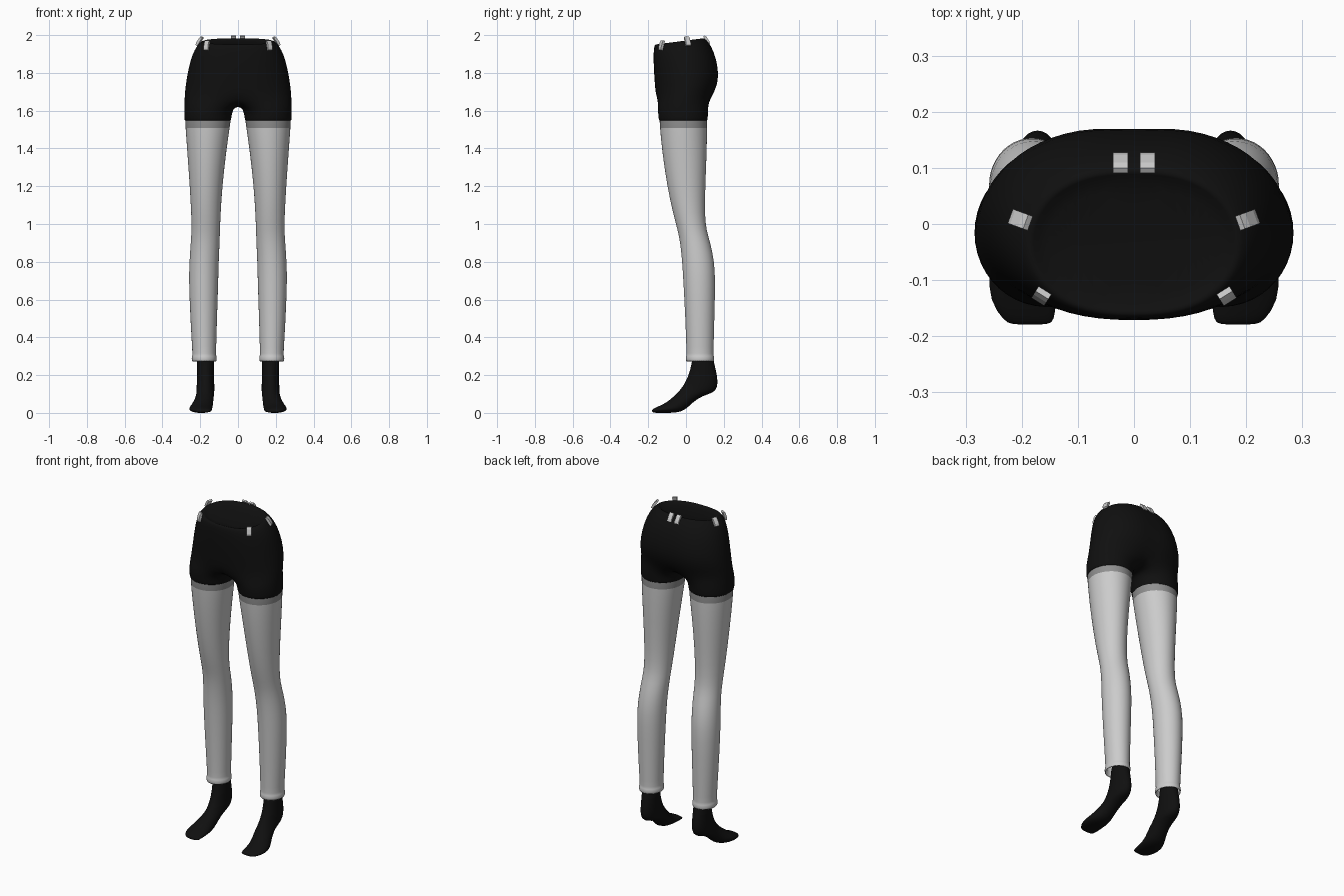
import bpy, bmesh, math
from mathutils import Vector, Matrix

if "Cube" in bpy.data.objects:
    bpy.data.objects.remove(bpy.data.objects["Cube"])


def material(name, v):
    m = bpy.data.materials.new(name)
    m.diffuse_color = (v, v, v, 1)
    m.use_nodes = True
    m.node_tree.nodes["Principled BSDF"].inputs["Base Color"].default_value = m.diffuse_color
    return m


BLACK = material("black_cloth", 0.005)
GREY = material("light_grey_cloth", 0.6)
BAND = material("mid_grey_trim", 0.28)


def finish(name, bm, mats, subdiv=1, band=None):
    """Mirror a right-hand half across x = 0 and smooth it."""
    bmesh.ops.recalc_face_normals(bm, faces=bm.faces)
    for f in bm.faces:
        f.smooth = True
        if band and band[0] < f.calc_center_median().z < band[1]:
            f.material_index = 1
    me = bpy.data.meshes.new(name)
    bm.to_mesh(me)
    bm.free()
    ob = bpy.data.objects.new(name, me)
    bpy.context.collection.objects.link(ob)
    for m in mats:
        me.materials.append(m)
    mod = ob.modifiers.new("mirror", 'MIRROR')
    mod.use_clip = True
    if subdiv:
        ob.modifiers.new("smooth", 'SUBSURF').levels = subdiv
        ob.modifiers["smooth"].render_levels = subdiv
    return ob


def bridge(bm, a, b, closed=True):
    n = len(a)
    for i in range(n if closed else n - 1):
        j = (i + 1) % n
        bm.faces.new((a[i], a[j], b[j], b[i]))


def loft(bm, rings):
    loops = [[bm.verts.new(p) for p in r] for r in rings]
    for a, b in zip(loops, loops[1:]):
        bridge(bm, a, b)
    return loops


# Angles round a leg: 17 points outside, 7 along the crotch
ANGLES = [math.radians(-40 + 260 * k / 16) for k in range(17)] + \
         [math.radians(220 + 100 * j / 8) for j in range(1, 8)]


def leg_ring(z, xi, xo, yf, yb):
    xc, yc = (xi + xo) / 2, (yf + yb) / 2
    return [(xc + (xo - xi) / 2 * math.sin(a), yc - (yb - yf) / 2 * math.cos(a), z)
            for a in ANGLES]


def hip_ring(z, rx, yf, yb, slope=0.0, dip=0.0):
    pts = []
    for k in range(17):
        t = math.pi * k / 16
        x = rx * max(0.0, math.sin(t)) ** 0.8 if 0 < k < 16 else 0.0
        y = (yf + yb) / 2 - (yb - yf) / 2 * math.cos(t)
        if k == 16:
            y -= dip
        pts.append((x, y, z + slope * y))
    return pts


# Shorts: waist opening, hips, crotch and short legs
bm = bmesh.new()
hips = [
    (1.955, .165, -.142, .078, .13, 0),
    (1.972, .180, -.155, .090, .13, 0),
    (1.972, .192, -.166, .098, .13, 0),
    (1.950, .216, -.171, .120, .12, 0),
    (1.900, .243, -.173, .152, .08, .004),
    (1.820, .264, -.171, .176, .03, .006),
    (1.740, .278, -.166, .176, 0, .008),
    (1.670, .284, -.160, .138, 0, .006),
]
loops = [[bm.verts.new(p) for p in hip_ring(*h)] for h in hips]
for a, b in zip(loops, loops[1:]):
    bridge(bm, a, b, closed=False)
bm.faces.new(loops[0])
last = loops[-1]
front, back = last[0].co, last[-1].co
crotch = []
for j in range(1, 8):
    p = back.lerp(front, j / 8)
    p.z -= 0.05 * math.sin(math.pi * j / 8) ** 0.6
    crotch.append(bm.verts.new(p))
prev = last + crotch
for r in [(1.615, .024, .286, -.152, .119), (1.570, .034, .286, -.147, .117),
          (1.549, .036, .285, -.146, .116), (1.547, .042, .278, -.138, .109)]:
    ring = [bm.verts.new(p) for p in leg_ring(*r)]
    bridge(bm, prev, ring)
    prev = ring
finish("shorts", bm, [BLACK])

# Trouser legs with a trim band under the shorts and a turned hem
bm = bmesh.new()
loft(bm, [leg_ring(*r) for r in [
    (1.600, .034, .276, -.138, .108),
    (1.552, .038, .281, -.142, .113),
    (1.525, .041, .280, -.140, .113),
    (1.400, .060, .271, -.130, .112),
    (1.200, .083, .256, -.101, .103),
    (1.050, .092, .248, -.068, .100),
    (0.970, .095, .246, -.045, .108),
    (0.900, .097, .251, -.031, .130),
    (0.800, .102, .258, -.021, .151),
    (0.700, .104, .261, -.015, .156),
    (0.500, .111, .253, -.004, .151),
    (0.320, .116, .242, .002, .146),
    (0.304, .116, .242, .002, .146),
    (0.298, .112, .246, -.002, .150),
    (0.274, .112, .246, -.002, .150),
    (0.270, .118, .240, .004, .144),
    (0.310, .120, .238, .006, .142),
]])
finish("trouser_legs", bm, [GREY, BAND], band=(1.525, 1.552))


# Socked feet on tiptoe: each ring spans a front/top and a back/sole point
def foot_ring(y1, z1, y2, z2, xc, w):
    pts = []
    for k in range(16):
        a = 2 * math.pi * k / 16
        c = math.cos(a)
        pts.append((xc + w * math.sin(a), (y1 + y2) / 2 + (y1 - y2) / 2 * c,
                    (z1 + z2) / 2 + (z1 - z2) / 2 * c))
    return pts


bm = bmesh.new()
loops = loft(bm, [foot_ring(*r) for r in [
    (.035, .330, .140, .330, .172, .044),
    (.030, .260, .150, .260, .172, .046),
    (.012, .200, .168, .195, .172, .045),
    (-.006, .160, .171, .137, .172, .048),
    (-.030, .125, .148, .105, .172, .048),
    (-.050, .102, .090, .092, .174, .048),
    (-.072, .082, .035, .055, .180, .051),
    (-.092, .066, -.005, .012, .190, .058),
    (-.120, .046, -.050, .000, .198, .063),
    (-.152, .033, -.120, -.001, .198, .061),
    (-.176, .021, -.170, .000, .187, .046),
    (-.180, .014, -.179, .004, .185, .034),
]])
bm.faces.new(loops[0])
bm.faces.new(loops[-1])
finish("socked_feet", bm, [BLACK])


# Belt loops: small straps leaning in with the hip surface
def belt_loop(name, loc, heading, lean):
    bm = bmesh.new()
    bmesh.ops.create_cube(bm, size=1)
    bmesh.ops.bevel(bm, geom=[e for e in bm.edges if abs(e.verts[0].co.y - e.verts[1].co.y) > .5
                              and e.verts[0].co.x > 0],
                    offset=0.25, segments=1, affect='EDGES')
    bm.transform(Matrix.Translation(Vector(loc))
                 @ Matrix.Rotation(math.radians(heading), 4, 'Z')
                 @ Matrix.Rotation(math.radians(-lean), 4, 'Y')
                 @ Matrix.Diagonal((.014, .027, .052, 1)))
    ob = finish(name, bm, [GREY], subdiv=0)
    for p in ob.data.polygons:
        p.use_smooth = False


belt_loop("back_belt_loops", (.024, .111, 1.974), 90, 32)
belt_loop("side_belt_loops", (.204, .008, 1.968), 20, 34)
belt_loop("front_belt_loops", (.166, -.130, 1.946), -58, 16)
